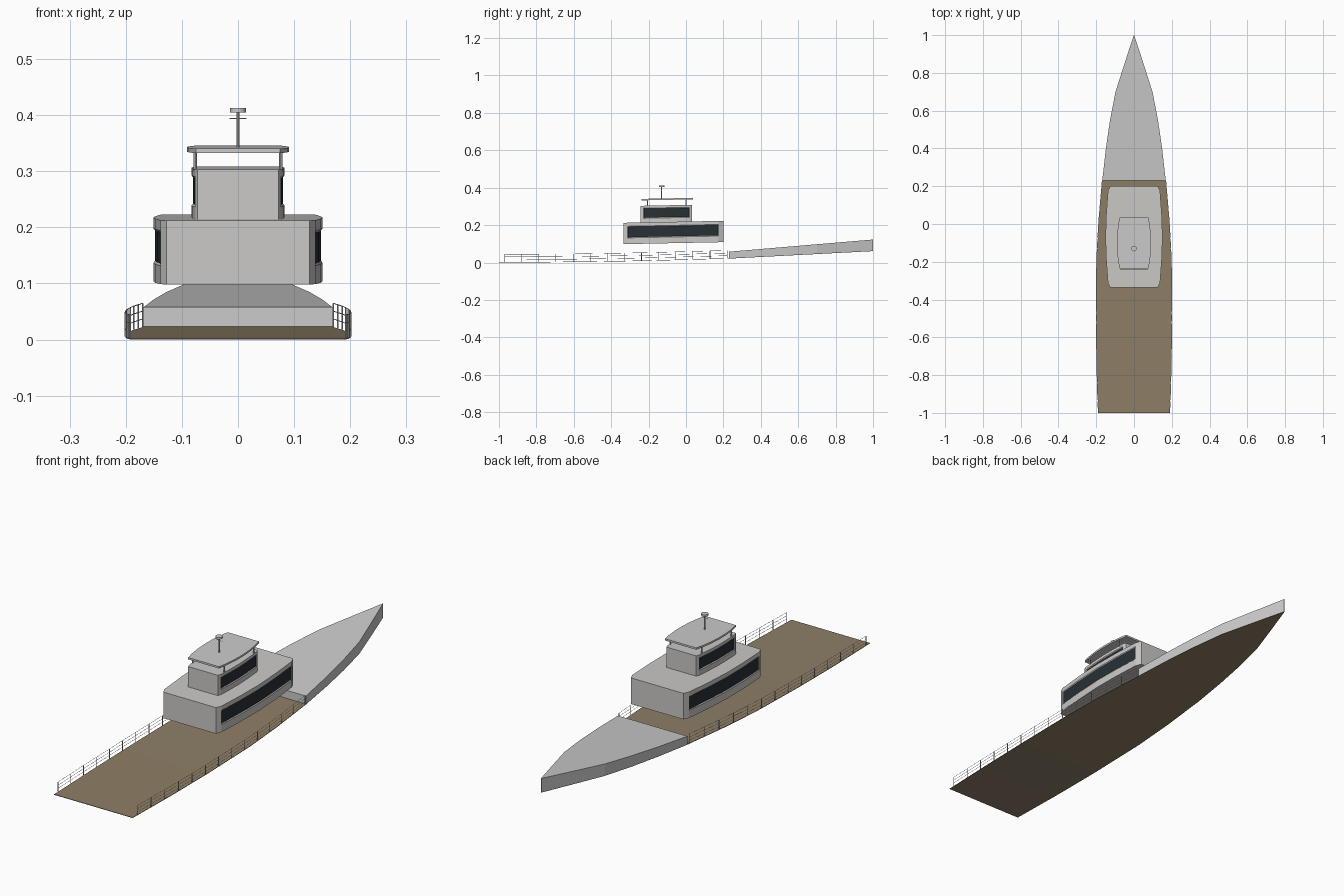
import bpy, bmesh, math
from mathutils import Vector

if "Cube" in bpy.data.objects:
    bpy.data.objects.remove(bpy.data.objects["Cube"])


def mat(name, col):
    m = bpy.data.materials.new(name)
    m.diffuse_color = (*col, 1)
    m.use_nodes = True
    m.node_tree.nodes["Principled BSDF"].inputs["Base Color"].default_value = m.diffuse_color
    return m


TEAK = mat("teak", (0.27, 0.21, 0.135))
GLASS = mat("dark_glass", (0.02, 0.03, 0.035))
TILT = 0.02

# Hull plan: (y, half width)
HULL = [(-1, .19), (-.75, .197), (-.5, .20), (-.2, .198), (0, .188), (.23, .168),
        (.4, .149), (.55, .127), (.7, .098), (.85, .05), (1, .001)]


def lerp(pts, y):
    for (a, u), (b, v) in zip(pts, pts[1:]):
        if y <= b:
            return u + (v - u) * (y - a) / (b - a)
    return pts[-1][1]


def deck_z(y):
    return lerp([(-1, .002), (-.6, .004), (-.2, .011), (.23, .023), (1, .063)], y)


def finish(name, bm, mats=()):
    bmesh.ops.recalc_face_normals(bm, faces=bm.faces)
    me = bpy.data.meshes.new(name)
    bm.to_mesh(me)
    bm.free()
    for m in mats:
        me.materials.append(m)
    ob = bpy.data.objects.new(name, me)
    bpy.context.collection.objects.link(ob)
    return ob


def sheer_solid(name, plan, bottom, top, mats=()):
    """Solid lofted lengthwise from rectangular sections."""
    bm = bmesh.new()
    rows = [[bm.verts.new(c) for c in ((-w, y, bottom(y)), (w, y, bottom(y)),
                                       (w, y, top(y)), (-w, y, top(y)))] for y, w in plan]
    for a, b in zip(rows, rows[1:]):
        for i in range(4):
            j = (i + 1) % 4
            bm.faces.new((a[i], a[j], b[j], b[i]))
    bm.faces.new(rows[0])
    bm.faces.new(rows[-1])
    return finish(name, bm, mats)


def house(name, plan, levels):
    """Bowed cabin with a recessed window band on each side."""
    bm = bmesh.new()
    ring = [(w, y) for y, w in plan] + [(-w, y) for y, w in reversed(plan)]
    rows = [[bm.verts.new((x, y, z + TILT * y)) for x, y in ring] for z in levels]
    n, k = len(ring), len(plan)
    glass = []
    for r, (a, b) in enumerate(zip(rows, rows[1:])):
        for i in range(n):
            j = (i + 1) % n
            f = bm.faces.new((a[i], a[j], b[j], b[i]))
            if r == 1 and (1 <= i < k - 2 or k + 1 <= i < n - 2):
                glass.append(f)
    bm.faces.new(rows[0])
    bm.faces.new(rows[-1])
    bmesh.ops.recalc_face_normals(bm, faces=bm.faces)
    bmesh.ops.inset_region(bm, faces=glass, thickness=.004, depth=-.003)
    for f in glass:
        f.material_index = 1
    return finish(name, bm, (mat(name + "_paint", (.6, .59, .57)), GLASS))


def rod(bm, p, q, r, seg=6):
    p, q = Vector(p), Vector(q)
    d = q - p
    m = d.to_track_quat('Z', 'Y').to_matrix().to_4x4()
    m.translation = (p + q) / 2
    bmesh.ops.create_cone(bm, cap_ends=True, segments=seg, radius1=r, radius2=r,
                          depth=d.length, matrix=m)


# Deck and raised foredeck
sheer_solid("deck", HULL, lambda y: deck_z(y) - .002, deck_z, (TEAK,))
sheer_solid("foredeck", [p for p in HULL if p[0] >= .23], deck_z,
            lambda y: .058 + (y - .23) / .77 * .065)

# Two cabin storeys
house("lower_cabin", [(-.335, .127), (-.312, .138), (-.19, .147), (-.07, .151),
                      (.05, .147), (.175, .138), (.2, .127)], (.105, .138, .2, .219))
house("upper_cabin", [(-.242, .072), (-.228, .077), (-.165, .081), (-.105, .083),
                      (-.04, .081), (.02, .077), (.033, .072)], (.217, .241, .295, .308))

# Flat canopy and its posts
sheer_solid("canopy", [(-.238, .075), (-.2, .083), (-.15, .089), (-.1, .091), (-.05, .089),
                       (0, .083), (.037, .075)],
            lambda y: .337 + TILT * y, lambda y: .345 + TILT * y)
bm = bmesh.new()
for x in (-.076, .076):
    for y in (-.205, 0):
        rod(bm, (x, y, .3), (x, y, .34), .003, 8)
finish("canopy_posts", bm)

# Mast with crossbar and radar disc
bm = bmesh.new()
rod(bm, (0, -.13, .34), (0, -.13, .406), .003, 10)
rod(bm, (-.015, -.13, .394), (.015, -.13, .394), .001)
rod(bm, (0, -.13, .405), (0, -.13, .413), .0145, 20)
finish("mast", bm)

# Side railings
bm = bmesh.new()
N = 13
for s in (-1, 1):
    pts = []
    for i in range(N + 1):
        y = -.97 + i * 1.19 / N
        pts.append(Vector((s * (lerp(HULL, y) + .001), y, deck_z(y))))
    for p in pts:
        rod(bm, p, p + Vector((0, 0, .042)), .0016)
    for h in (.014, .028, .042):
        up = Vector((0, 0, h))
        for a, b in zip(pts, pts[1:]):
            rod(bm, a + up, b + up, .0008, 4)
finish("railings", bm)
